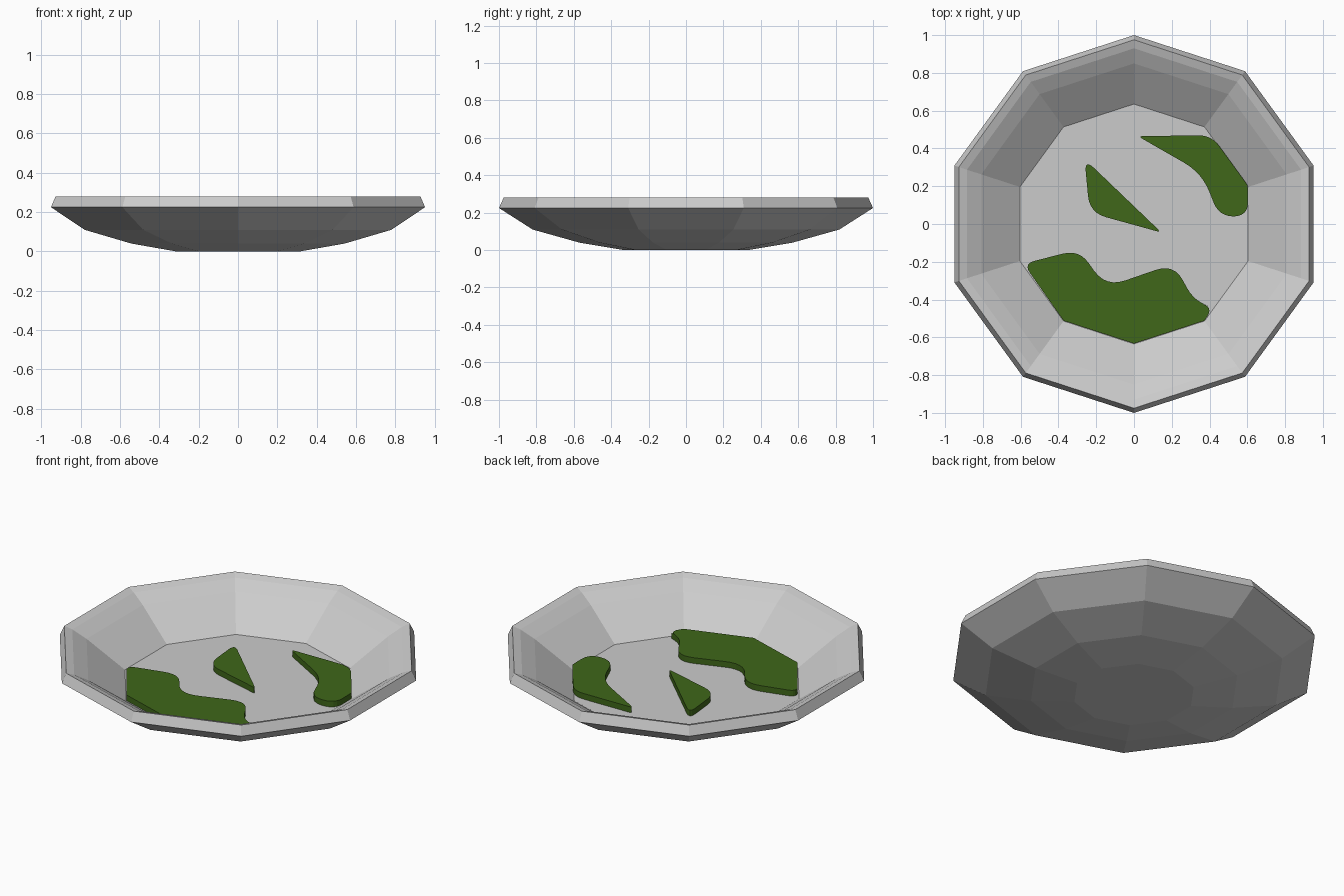
import bpy, bmesh
from math import sin, cos, pi
from mathutils import Vector

if "Cube" in bpy.data.objects:
    bpy.data.objects.remove(bpy.data.objects["Cube"])

SIDES = 10


def finish(bm, name, mat=None):
    bmesh.ops.recalc_face_normals(bm, faces=bm.faces)
    mesh = bpy.data.meshes.new(name)
    bm.to_mesh(mesh)
    bm.free()
    obj = bpy.data.objects.new(name, mesh)
    bpy.context.collection.objects.link(obj)
    if mat:
        mesh.materials.append(mat)
    return obj


def lathe(name, profile):
    """Closed ten-sided body from (radius, height) points, capped at both ends."""
    bm = bmesh.new()
    rings = []
    for r, z in profile:
        angles = [pi / 2 + 2 * pi * i / SIDES for i in range(SIDES)]
        rings.append([bm.verts.new((r * cos(a), r * sin(a), z)) for a in angles])
    for lo, hi in zip(rings, rings[1:]):
        for i in range(SIDES):
            j = (i + 1) % SIDES
            bm.faces.new((lo[i], lo[j], hi[j], hi[i]))
    bm.faces.new(rings[0])
    bm.faces.new(rings[-1])
    return finish(bm, name)


def rounded(corners, steps=6):
    """Outline from (x, y, cut) corners, each rounded with a quadratic curve."""
    pts = []
    n = len(corners)
    for i, (x, y, cut) in enumerate(corners):
        p = Vector((x, y))
        if cut == 0:
            pts.append(p)
            continue
        a = p + (Vector(corners[i - 1][:2]) - p).normalized() * cut
        b = p + (Vector(corners[(i + 1) % n][:2]) - p).normalized() * cut
        for k in range(steps + 1):
            t = k / steps
            pts.append(a * (1 - t) ** 2 + p * 2 * t * (1 - t) + b * t * t)
    return pts


def slab(name, corners, z0, z1, mat):
    bm = bmesh.new()
    face = bm.faces.new([bm.verts.new((p.x, p.y, z0)) for p in rounded(corners)])
    ext = bmesh.ops.extrude_face_region(bm, geom=[face], use_keep_orig=True)
    verts = [g for g in ext["geom"] if isinstance(g, bmesh.types.BMVert)]
    bmesh.ops.translate(bm, verts=verts, vec=(0, 0, z1 - z0))
    return finish(bm, name, mat)


# Bowl: outer shell, rim, inner wall and floor
lathe("bowl", [(0.33, 0), (0.57, 0.04), (0.82, 0.11), (1.0, 0.225),
               (0.975, 0.28), (0.93, 0.265), (0.85, 0.22), (0.635, 0.066)])

# Moss patches on the floor
green = bpy.data.materials.new("moss_green")
green.diffuse_color = (0.05, 0.135, 0.01, 1)
green.use_nodes = True
green.node_tree.nodes["Principled BSDF"].inputs["Base Color"].default_value = green.diffuse_color

patches = {
    "moss_front": [(-0.373, -0.512, 0), (0, -0.633, 0), (0.373, -0.512, 0),
                   (0.42, -0.44, 0.06), (0.32, -0.41, 0.08), (0.21, -0.21, 0.10),
                   (-0.15, -0.335, 0.11), (-0.29, -0.135, 0.09), (-0.585, -0.21, 0.06)],
    "moss_right": [(0.02, 0.465, 0.03), (0.41, 0.47, 0.07), (0.602, 0.205, 0.01),
                   (0.605, 0.04, 0.08), (0.45, 0.04, 0.08), (0.36, 0.27, 0.11)],
    "moss_middle": [(-0.262, 0.345, 0.07), (0.145, -0.045, 0.03), (-0.235, 0.06, 0.09)],
}
for name, corners in patches.items():
    slab(name, corners, 0.06, 0.1, green)
